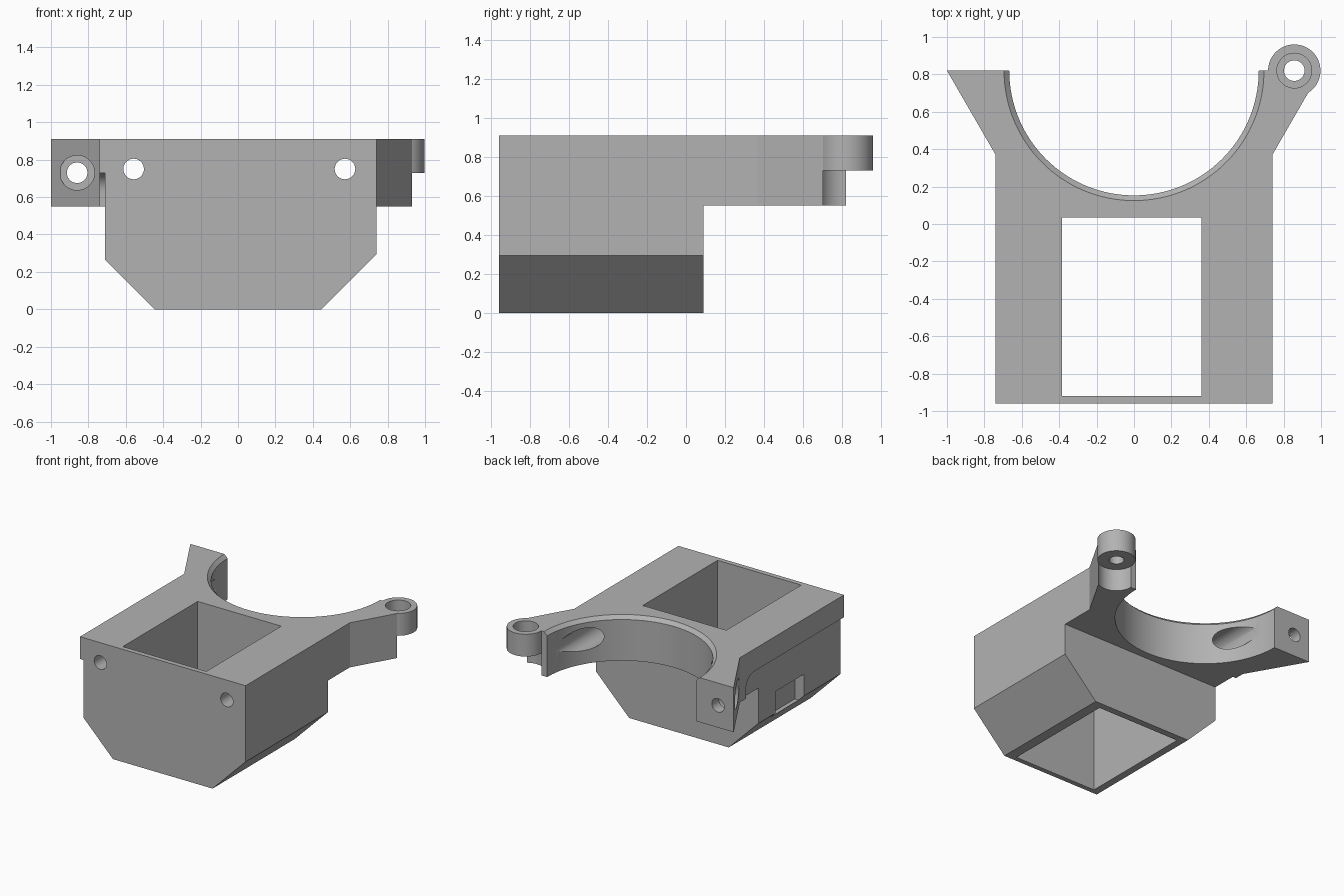
import bpy, bmesh
from math import sin, cos, pi, radians

cube = bpy.data.objects.get("Cube")
if cube:
    bpy.data.objects.remove(cube)

grey = bpy.data.materials.new("mid grey")
grey.use_nodes = True
grey.diffuse_color = (0.45, 0.45, 0.45, 1)
grey.node_tree.nodes["Principled BSDF"].inputs["Base Color"].default_value = (0.45, 0.45, 0.45, 1)

PLACE = {"x": lambda u, v, w: (w, u, v),
         "y": lambda u, v, w: (u, w, v),
         "z": lambda u, v, w: (u, v, w)}


def arc(cu, cv, r, start=0, end=2 * pi, n=64):
    """Points along an arc, leaving out the last one."""
    step = (end - start) / n
    return [(cu + r * cos(start + i * step), cv + r * sin(start + i * step)) for i in range(n)]


def loft(name, axis, low_pts, low, high_pts, high):
    """Solid between two matching outlines along an axis."""
    bm = bmesh.new()
    a = [bm.verts.new(PLACE[axis](u, v, low)) for u, v in low_pts]
    b = [bm.verts.new(PLACE[axis](u, v, high)) for u, v in high_pts]
    bm.faces.new(a)
    bm.faces.new(b)
    for i in range(len(a)):
        j = (i + 1) % len(a)
        bm.faces.new((a[i], a[j], b[j], b[i]))
    bmesh.ops.recalc_face_normals(bm, faces=bm.faces)
    mesh = bpy.data.meshes.new(name)
    bm.to_mesh(mesh)
    bm.free()
    mesh.materials.append(grey)
    obj = bpy.data.objects.new(name, mesh)
    bpy.context.collection.objects.link(obj)
    return obj


def prism(name, axis, pts, low, high):
    return loft(name, axis, pts, low, pts, high)


def box_pts(u0, u1, v0, v1):
    return [(u0, v0), (u1, v0), (u1, v1), (u0, v1)]


def combine(body, tool, operation):
    """Bake one boolean into the body and drop the tool."""
    tool.hide_render = True
    mod = body.modifiers.new(operation.lower(), "BOOLEAN")
    mod.operation, mod.object, mod.solver = operation, tool, "EXACT"
    bpy.context.view_layer.update()
    graph = bpy.context.evaluated_depsgraph_get()
    mesh = bpy.data.meshes.new_from_object(body.evaluated_get(graph))
    body.modifiers.clear()
    body.data = mesh
    bpy.data.objects.remove(tool)


def cut(axis, pts, low, high):
    combine(bracket, prism("cutter", axis, pts, low, high), "DIFFERENCE")


TOP, UNDER, STEP = 0.91, 0.55, 0.73
LUG = (0.857, 0.82)

# Top plate with two splayed arms
bracket = prism("mounting_bracket", "z",
                [(-0.74, -0.96), (0.74, -0.96), (0.74, 0.37), (0.98, 0.786),
                 (0.9, 0.82), (-1, 0.82), (-0.74, 0.37)], UNDER, TOP)

# Lower housing with sloped bottom corners
housing = prism("housing", "y",
                [(-0.445, 0), (0.445, 0), (0.74, 0.295), (0.74, 0.7),
                 (-0.74, 0.7), (-0.74, 0.295)], -0.96, 0.09)
combine(bracket, housing, "UNION")

# Round clearance under the lug, then the lug itself
cut("z", arc(*LUG, 0.14), 0.4, STEP)
combine(bracket, prism("lug", "z", arc(*LUG, 0.14), STEP, TOP), "UNION")
cut("z", arc(*LUG, 0.055), 0.4, 1)
cut("z", arc(*LUG, 0.093), 0.82, 1)

# Large half-round seat with a chamfered top rim
cut("z", arc(0, 0.82, 0.667, n=128), 0.4, 1)
rim = loft("rim_cutter", "z", arc(0, 0.82, 0.667, n=128), 0.882,
           arc(0, 0.82, 0.707, n=128), 0.922)
combine(bracket, rim, "DIFFERENCE")

# Rectangular duct straight through the housing
cut("z", box_pts(-0.385, 0.362, -0.92, 0.035), -0.1, 1)

# Long screw holes, widened where they meet the seat
for x in (-0.558, 0.572):
    cut("y", arc(x, 0.75, 0.055, n=48), -1.1, 0.3)
    cut("y", arc(x, 0.75, 0.09, n=48), 0.1, 1)

# Screw hole through the right arm, with a head recess in front
cut("y", arc(-0.86, STEP, 0.055, n=48), 0.3, 1)
cut("y", arc(-0.86, STEP, 0.093, n=48), 0.3, 0.73)

# Shallow side recess with one rounded corner
corner = arc(0.19, 0.63, 0.1, 0, pi / 2, 12)
cut("x", [(-1.1, -0.1), (0.29, -0.1)] + corner + [(0.19, STEP), (-1.1, STEP)], -0.9, -0.71)

# Notch in the side wall
cut("x", box_pts(-0.49, -0.13, 0.22, 0.44), -0.9, -0.63)

# Smooth the round walls, keep the edges crisp
bpy.ops.object.select_all(action="DESELECT")
bracket.select_set(True)
bpy.context.view_layer.objects.active = bracket
bpy.ops.object.shade_smooth_by_angle(angle=radians(25))
